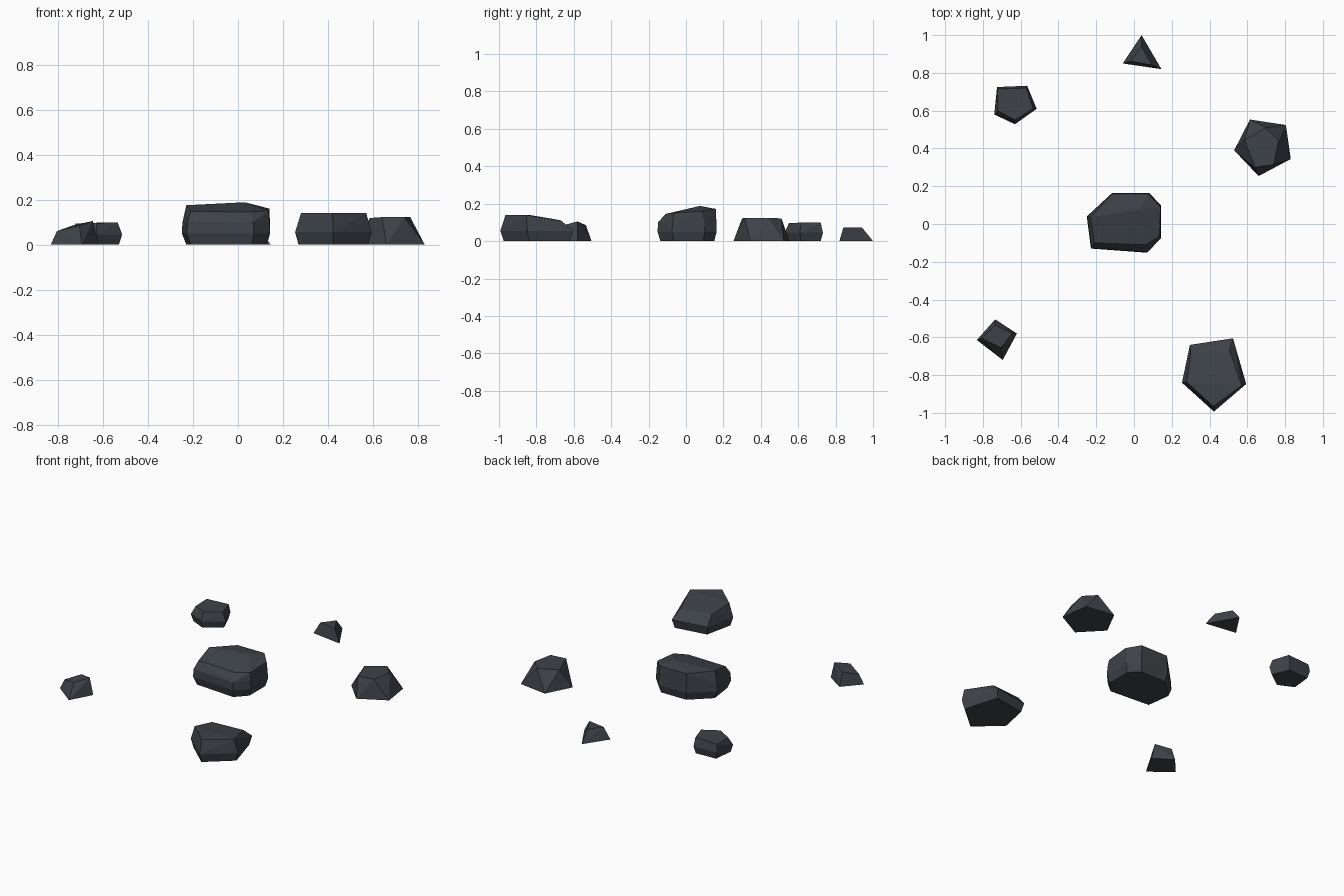
import bpy, bmesh, math

if "Cube" in bpy.data.objects:
    bpy.data.objects.remove(bpy.data.objects["Cube"])

slate = bpy.data.materials.new("dark slate")
slate.diffuse_color = (0.048, 0.056, 0.066, 1)
slate.use_nodes = True
slate.node_tree.nodes["Principled BSDF"].inputs["Base Color"].default_value = slate.diffuse_color


def ring(outline, z, s=1.0):
    """Flat ring of points at height z, shrunk toward its own centre."""
    cx = sum(p[0] for p in outline) / len(outline)
    cy = sum(p[1] for p in outline) / len(outline)
    return [(cx + (x - cx) * s, cy + (y - cy) * s, z) for x, y in outline]


def rock(name, points):
    """Faceted stone: convex hull of stacked rings, with flat facets merged."""
    bm = bmesh.new()
    for p in points:
        bm.verts.new(p)
    res = bmesh.ops.convex_hull(bm, input=bm.verts[:])
    inner = {g for k in ("geom_interior", "geom_unused") for g in res[k]
             if isinstance(g, bmesh.types.BMVert)}
    bmesh.ops.delete(bm, geom=list(inner), context='VERTS')
    bmesh.ops.dissolve_limit(bm, angle_limit=math.radians(2),
                             verts=bm.verts[:], edges=bm.edges[:])
    bmesh.ops.recalc_face_normals(bm, faces=bm.faces[:])
    mesh = bpy.data.meshes.new(name)
    bm.to_mesh(mesh)
    bm.free()
    mesh.materials.append(slate)
    bpy.context.collection.objects.link(bpy.data.objects.new(name, mesh))


# Large centre stone: upright seven-sided wall, tilted ridge on top
big = [(-.116, .164), (.08, .164), (.143, .10), (.143, -.074),
       (.07, -.152), (-.228, -.13), (-.25, .04)]
rock("centre_rock", ring(big, 0, .91) + ring(big, .05) + ring(big, .10, .985) + [
    (-.115, .16, .172), (.075, .16, .172), (.14, .09, .16), (.135, -.065, .15),
    (.06, -.11, .145), (-.21, -.10, .147), (-.23, .035, .175), (.03, .075, .188)])

# Front right stone: pentagon with belt, top sloping down to the back
front = [(.296, -.64), (.524, -.605), (.594, -.847), (.423, -.993), (.254, -.84)]
rock("front_right_rock", ring(front, 0, .91) + ring(front, .055) + [
    (.30, -.69, .115), (.505, -.667, .11), (.57, -.855, .14),
    (.42, -.965, .14), (.28, -.838, .14)])

# Right stone: pentagon base with a twisted pentagon top
right = [(.614, .553), (.804, .524), (.83, .344), (.66, .254), (.53, .39)]
rock("right_rock", ring(right, 0) + [
    (.70, .51, .122), (.765, .44, .123), (.74, .315, .123),
    (.64, .30, .122), (.585, .445, .118)])

# Back left stone: small pentagon with belt
left = [(-.725, .725), (-.566, .732), (-.515, .61), (-.63, .528), (-.74, .58)]
rock("back_left_rock", ring(left, 0, .88) + ring(left, .045) + [
    (-.722, .715, .094), (-.57, .72, .099), (-.535, .612, .099),
    (-.63, .55, .096), (-.72, .60, .093)])

# Front left stone: four-sided, sloping top
rock("front_left_rock", [
    (-.735, -.505, 0), (-.62, -.58, 0), (-.695, -.72, 0), (-.832, -.614, 0),
    (-.735, -.535, .085), (-.645, -.58, .105), (-.705, -.655, .085), (-.805, -.605, .06)])

# Back stone: little three-sided wedge
rock("back_rock", [
    (.04, 1.0, 0), (-.06, .85, 0), (.145, .82, 0),
    (.04, .94, .074), (-.02, .862, .074), (.095, .842, .074)])
